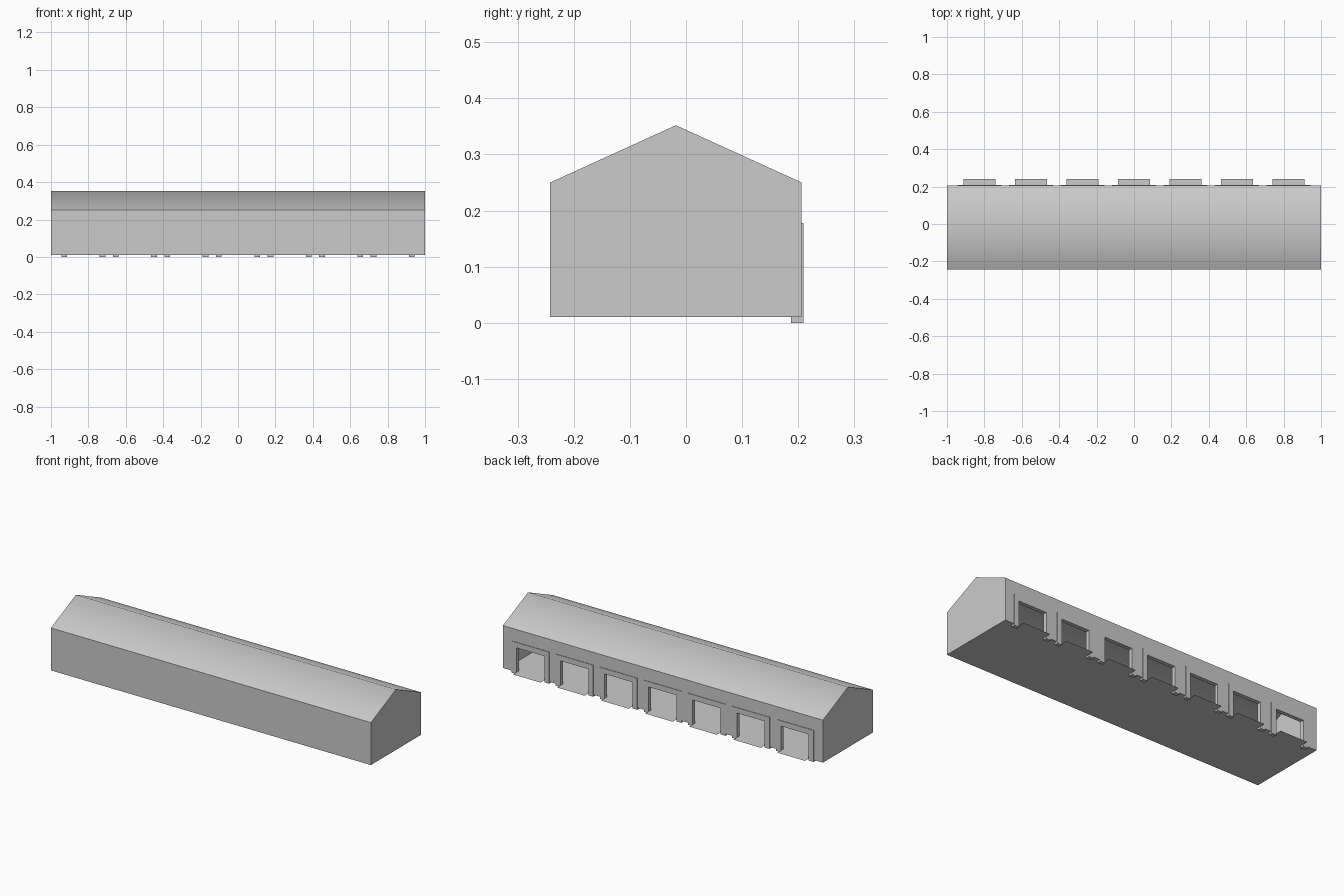
import bpy, bmesh, math

if "Cube" in bpy.data.objects:
    bpy.data.objects.remove(bpy.data.objects["Cube"])

BAYS = [i * 0.2755 for i in range(-3, 4)]
T = 0.015                                   # wall thickness
FRONT, BACK, BASE, EAVE, RIDGE = -0.242, 0.206, 0.01, 0.25, 0.352
MID = (FRONT + BACK) / 2


def make_object(name, bm):
    bmesh.ops.recalc_face_normals(bm, faces=bm.faces)
    mesh = bpy.data.meshes.new(name)
    bm.to_mesh(mesh)
    bm.free()
    ob = bpy.data.objects.new(name, mesh)
    bpy.context.collection.objects.link(ob)
    return ob


def prism(name, points, vec):
    """Closed outline extruded along vec."""
    bm = bmesh.new()
    face = bm.faces.new([bm.verts.new(p) for p in points])
    if vec:
        ext = bmesh.ops.extrude_face_region(bm, geom=[face], use_keep_orig=True)
        verts = [g for g in ext["geom"] if isinstance(g, bmesh.types.BMVert)]
        bmesh.ops.translate(bm, verts=verts, vec=vec)
    return make_object(name, bm)


def gable(name, x, front, back, base, eave, ridge):
    outline = [(front, base), (back, base), (back, eave), (MID, ridge), (front, eave)]
    return prism(name, [(-x, y, z) for y, z in outline], (2 * x, 0, 0))


def cut(target, cutter):
    cutter.hide_render = True
    mod = target.modifiers.new("cut", 'BOOLEAN')
    mod.operation, mod.solver, mod.object = 'DIFFERENCE', 'EXACT', cutter
    bpy.context.view_layer.objects.active = target
    bpy.ops.object.modifier_apply(modifier=mod.name)
    bpy.data.objects.remove(cutter)


# Hollow gabled shell with a row of door openings in the back wall
shell = gable("building_shell", 1, FRONT, BACK, BASE, EAVE, RIDGE)
cut(shell, gable("room_cutter", 1 - T, FRONT + T, BACK - T, -0.05,
                 EAVE - 0.01, RIDGE - 0.0165))
for c in BAYS:
    w, y = 0.1, 0.16
    cut(shell, prism("door_cutter", [(c - w, y, -0.05), (c + w, y, -0.05),
                                     (c + w, y, 0.16), (c - w, y, 0.16)], (0, 0.1, 0)))
bpy.ops.object.select_all(action='DESELECT')
shell.select_set(True)
bpy.context.view_layer.objects.active = shell
bpy.ops.object.shade_smooth_by_angle(angle=math.radians(55))

# Thin floor sheet with an apron tab through every door
ix, iy = 1 - T, BACK - T
outline = [(ix, iy), (ix, FRONT + T), (-ix, FRONT + T), (-ix, iy)]
for c in BAYS:
    a, b = c - 0.086, c + 0.086
    outline += [(a, iy), (a, 0.241), (b, 0.241), (b, iy)]
prism("floor", [(x, y, BASE) for x, y in outline], None)

# Door frames: two posts reaching the ground and a lintel
for i, c in enumerate(BAYS):
    o, n, y = 0.117, 0.087, 0.187
    u = [(-o, 0), (-n, 0), (-n, 0.148), (n, 0.148), (n, 0), (o, 0), (o, 0.178), (-o, 0.178)]
    prism(f"door_frame_{i + 1}", [(c + x, y, z) for x, z in u], (0, 0.022, 0))
